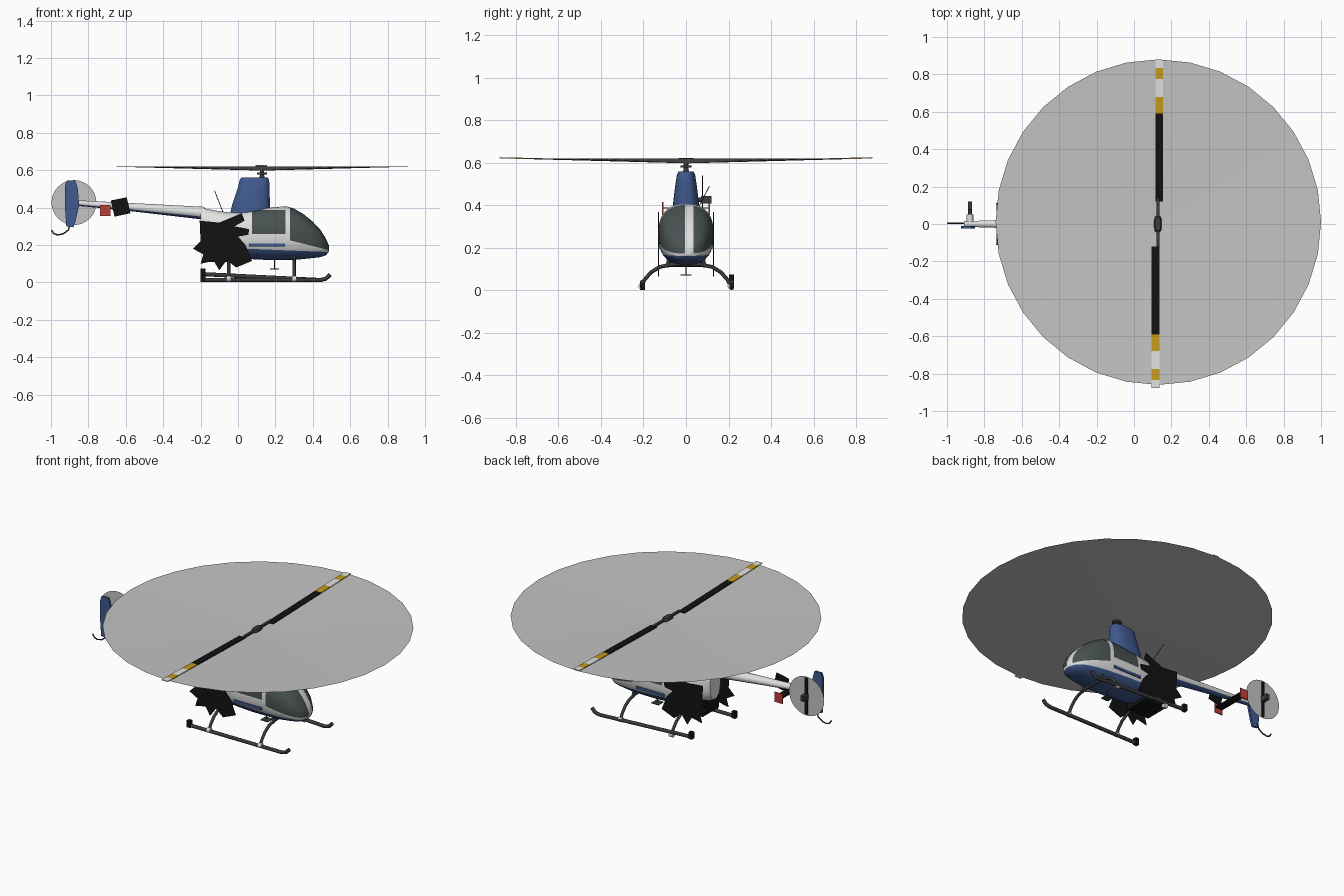
import bpy, bmesh, math
from mathutils import Vector

cube = bpy.data.objects.get("Cube")
if cube:
    bpy.data.objects.remove(cube)


def material(name, r, g, b):
    m = bpy.data.materials.new(name)
    m.use_nodes = True
    m.diffuse_color = (r, g, b, 1)
    m.node_tree.nodes["Principled BSDF"].inputs["Base Color"].default_value = (r, g, b, 1)
    return m


WHITE = material("white paint", .75, .75, .75)
BLUE = material("blue paint", .05, .1, .27)
GLASS = material("dark glass", .065, .085, .083)
BLACK = material("black", .006, .006, .006)
YELLOW = material("yellow band", .55, .33, .01)
RED = material("red plate", .5, .05, .04)
BLUR = material("rotor blur grey", .55, .55, .55)
METAL = material("dark metal", .04, .045, .045)


def finish(name, bm, mats, smooth=False, rule=None):
    bmesh.ops.recalc_face_normals(bm, faces=bm.faces)
    if rule:
        for f in bm.faces:
            f.material_index = rule(f.calc_center_median(), f.normal)
    me = bpy.data.meshes.new(name)
    bm.to_mesh(me)
    bm.free()
    ob = bpy.data.objects.new(name, me)
    bpy.context.collection.objects.link(ob)
    for m in mats:
        me.materials.append(m)
    if smooth:
        bpy.ops.object.select_all(action='DESELECT')
        ob.select_set(True)
        bpy.context.view_layer.objects.active = ob
        bpy.ops.object.shade_smooth_by_angle(angle=math.radians(40))
    return ob


def loft(sections, axis, power=2.5, n=32):
    """Rounded rings; each section is (station, low, high, half width)."""
    bm = bmesh.new()
    rings = []
    for t, lo, hi, hw in sections:
        ring = []
        for i in range(n):
            a = math.tau * (i + .5) / n
            c, s = [math.copysign(abs(v) ** (2 / power), v) for v in (math.cos(a), math.sin(a))]
            h = (lo + hi) / 2 + s * (hi - lo) / 2
            ring.append(bm.verts.new((t, c * hw, h) if axis == 'x' else (h, c * hw, t)))
        rings.append(ring)
    for p, q in zip(rings, rings[1:]):
        for i in range(n):
            j = (i + 1) % n
            bm.faces.new((p[i], p[j], q[j], q[i]))
    bm.faces.new(rings[0])
    bm.faces.new(rings[-1])
    return bm


def plate(name, outline, y, thick, mat):
    """Side-view outline given as (x, z) pairs, extruded across y."""
    bm = bmesh.new()
    f = bm.faces.new([bm.verts.new((x, y - thick / 2, z)) for x, z in outline])
    ext = bmesh.ops.extrude_face_region(bm, geom=[f])
    bmesh.ops.translate(bm, vec=(0, thick, 0),
                        verts=[v for v in ext["geom"] if isinstance(v, bmesh.types.BMVert)])
    return finish(name, bm, [mat])


def box(name, lo, hi, mat, slope=0):
    bm = bmesh.new()
    bmesh.ops.create_cube(bm, size=1)
    for v in bm.verts:
        v.co = Vector([a + (k + .5) * (b - a) for a, b, k in zip(lo, hi, v.co)])
        v.co.z += abs(v.co.y) * slope
    return finish(name, bm, [mat])


def tube(name, pts, r, mat):
    cu = bpy.data.curves.new(name, 'CURVE')
    cu.dimensions = '3D'
    cu.bevel_depth = r
    cu.bevel_resolution = 2
    cu.use_fill_caps = True
    sp = cu.splines.new('POLY')
    sp.points.add(len(pts) - 1)
    for p, co in zip(sp.points, pts):
        p.co = (*co, 1)
    cu.materials.append(mat)
    ob = bpy.data.objects.new(name, cu)
    bpy.context.collection.objects.link(ob)
    return ob


# Cabin and rear body, cut along the paint and window borders
hull = loft([(-.2, .2, .4, .05), (-.12, .16, .385, .085), (-.05, .135, .375, .112),
             (.05, .125, .385, .127), (.15, .12, .4, .13), (.26, .12, .408, .13),
             (.3, .12, .395, .127), (.35, .125, .366, .12), (.4, .13, .325, .107),
             (.44, .135, .282, .088), (.47, .145, .235, .06), (.487, .165, .195, .02)], 'x')
cuts = [((.075, 0, 0), (1, 0, 0)), ((.255, 0, 0), (1, 0, 0)), ((.278, 0, 0), (1, 0, 0)),
        ((0, 0, .258), (0, 0, 1)), ((0, 0, .388), (0, 0, 1)), ((.278, 0, .225), (.25, 0, 1)),
        ((0, 0, .182), (.04, 0, 1)), ((0, .035, 0), (0, 1, 0)), ((0, -.005, 0), (0, 1, 0))]
for co, no in cuts:
    bmesh.ops.bisect_plane(hull, geom=hull.verts[:] + hull.edges[:] + hull.faces[:],
                           plane_co=co, plane_no=no)


def hull_paint(c, n):
    if c.z < .182 - .04 * c.x:
        return 1
    if c.x > .278 and c.z > .225 - .25 * (c.x - .278) and not -.005 < c.y < .035:
        return 2
    if .075 < c.x < .255 and .258 < c.z < .388 and abs(n.y) > .3:
        return 2
    return 0


finish("fuselage", hull, [WHITE, BLUE, GLASS], True, hull_paint)
for s in (-1, 1):
    box("door_stripe", (.06, s * .128 - .003, .192), (.25, s * .128 + .003, .208), BLUE)

# Mast fairing, mast and rotor hub
finish("mast_fairing", loft([(.34, -.05, .17, .066), (.42, -.03, .171, .06), (.5, -.003, .169, .05),
                             (.545, .008, .167, .043), (.56, .016, .16, .035)], 'z'), [BLUE], True)
finish("mast", loft([(.55, .11, .145, .016), (.575, .117, .14, .011), (.615, .117, .14, .011)],
                    'z', 2, 16), [METAL], True)
finish("swashplate", loft([(.578, .1, .155, .026), (.588, .1, .155, .026)], 'z', 2, 16), [METAL], True)
finish("rotor_hub", loft([(.605, .107, .148, .045), (.622, .112, .143, .035)], 'z', 3, 16), [METAL], True)
box("blade_grip", (.12, -.12, .604), (.136, .14, .614), METAL, .02)

# Main rotor: shallow blur cone and two banded blades
bm = bmesh.new()
bmesh.ops.create_circle(bm, cap_ends=True, cap_tris=True, segments=32, radius=.87)
for v in bm.verts:
    v.co += Vector((.13, .01, .598 if v.co.length < .1 else .621))
finish("main_rotor_blur", bm, [BLUR])
bands = [(.12, .59, BLACK), (.59, .68, YELLOW), (.68, .775, WHITE), (.775, .835, YELLOW), (.835, .878, WHITE)]
for s, x in ((1, .135), (-1, .114)):
    for a, b, m in bands:
        lo, hi = sorted((s * a, s * b))
        box("main_blade_band", (x - .021, lo, .6), (x + .021, hi, .605), m, .025)

# Tail boom with blue underside
finish("tail_boom", loft([(-.18, .335, .405, .04), (-.55, .378, .424, .027), (-.91, .415, .442, .015)],
                         'x', 2, 16), [WHITE, BLUE], True, lambda c, n: int(n.z < -.6))

# Tail fin, guard, tail rotor
plate("tail_fin", [(-.915, .545), (-.87, .545), (-.856, .5), (-.85, .41), (-.868, .33), (-.88, .295),
                   (-.918, .3), (-.925, .4), (-.924, .52)], -.018, .014, BLUE)
tube("tail_guard", [(-.9, .005, .31), (-.907, .005, .28), (-.935, .005, .26), (-.965, .005, .254),
                    (-.985, .005, .261), (-.997, .005, .28)], .004, METAL)
tube("tail_rotor_shaft", [(-.877, .01, .427), (-.877, .085, .427)], .01, METAL)
tube("tail_gearbox", [(-.877, .01, .427), (-.877, .05, .427)], .018, WHITE)
bm = bmesh.new()
bmesh.ops.create_circle(bm, cap_ends=True, cap_tris=True, segments=32, radius=.12)
for v in bm.verts:
    v.co = Vector((v.co.x - .877, .075, v.co.y + .427))
finish("tail_rotor_blur", bm, [BLUR])
box("tail_blade", (-.886, .076, .315), (-.868, .081, .54), BLACK)
box("tail_rotor_hub", (-.888, .07, .41), (-.866, .12, .444), METAL)

# Stabiliser with red end plates, and dark boom panel
box("stabiliser", (-.735, -.11, .385), (-.685, .11, .391), BLACK)
for s in (-1, 1):
    box("stabiliser_end_plate", (-.738, s * .11 - .003, .355), (-.683, s * .11 + .003, .415), RED)
plate("boom_panel", [(-.68, .438), (-.595, .455), (-.575, .37), (-.66, .352)], -.035, .004, BLACK)

# Jagged dark engine panels on both sides
jagged = [(-.24, .18), (-.2, .22), (-.205, .33), (-.1, .32), (.02, .37), (.035, .33), (-.02, .3),
          (.06, .285), (.055, .255), (.0, .245), (.04, .2), (.075, .115), (-.01, .08), (-.06, .12),
          (-.1, .065), (-.13, .115), (-.2, .1), (-.185, .15)]
for s in (-1, 1):
    plate("engine_panel", jagged, s * .129, .004, BLACK)
box("engine_block", (-.17, -.08, .11), (-.02, .08, .2), BLACK)

# Landing gear
for y, rear in ((-.205, .013), (.215, .045)):
    tube("skid", [(-.2, y, rear), (.44, y, .013), (.47, y, .02), (.493, y, .042)], .011, METAL)
    box("skid_shoe", (-.2, y - .012, rear - .011), (-.175, y + .012, rear + .03), BLACK)
for x in (-.05, .3):
    half = [(.21, .02), (.195, .05), (.165, .085), (.125, .11), (.07, .122)]
    arch = [(x, y, z) for y, z in half] + [(x, -y, z) for y, z in reversed(half)]
    tube("cross_tube", arch, .009, METAL)
    for s in (-1, 1):
        tube("skid_collar", [(x - .012, s * .21, .02), (x + .012, s * .21, .02)], .015, WHITE)
        tube("gear_mount", [(x, s * .09, .11), (x, s * .08, .145)], .009, METAL)

# Small aerials
tube("belly_aerial", [(.195, 0, .125), (.195, 0, .072)], .002, METAL)
box("belly_aerial_plate", (.17, -.025, .07), (.22, .025, .074), METAL)
tube("whip_aerial", [(-.08, .05, .375), (-.125, .11, .49)], .002, METAL)
